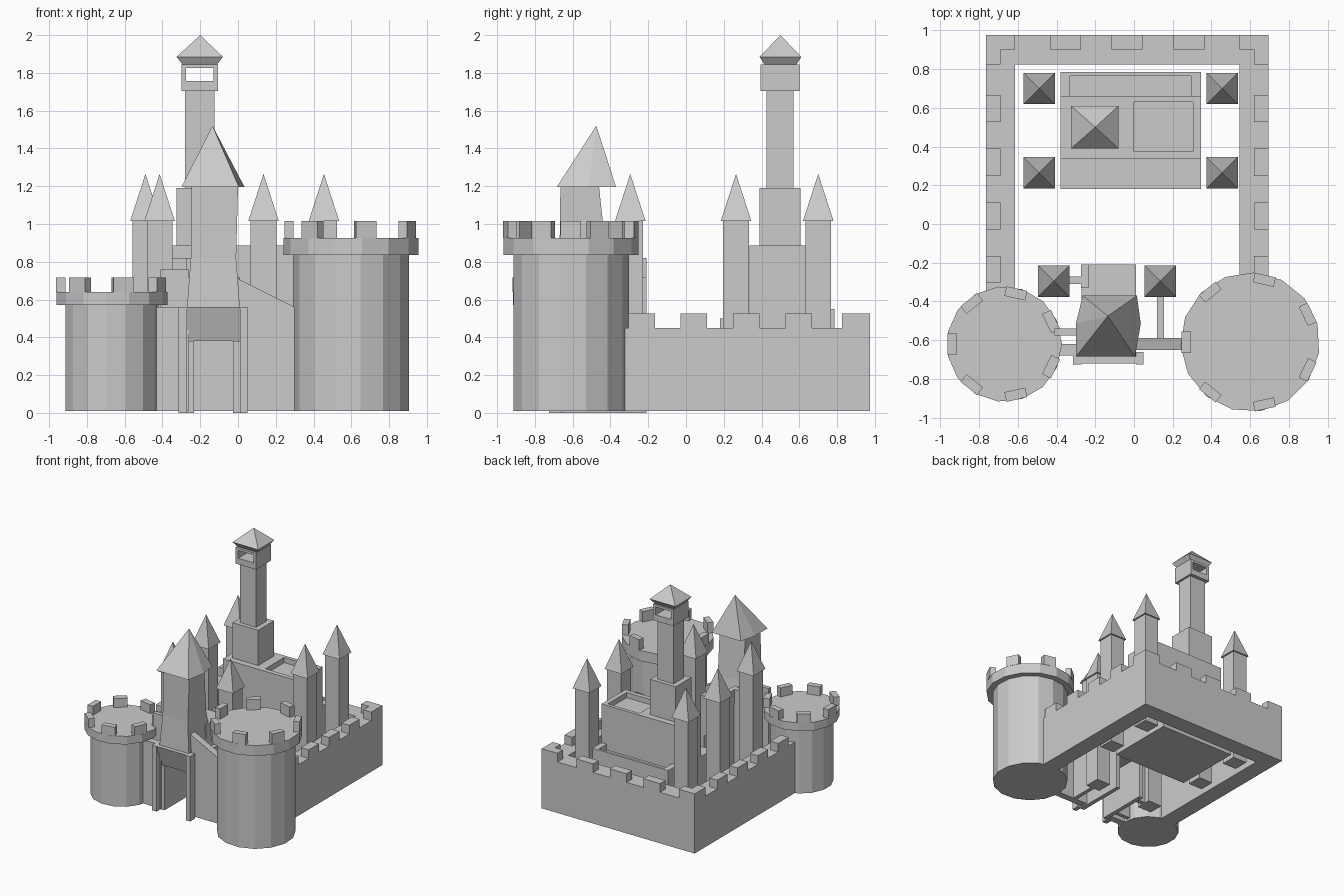
import bpy, bmesh
from math import radians, cos, sin
from mathutils import Vector, Matrix

if "Cube" in bpy.data.objects:
    bpy.data.objects.remove(bpy.data.objects["Cube"])

BASE = 0.01


def finish(name, bm):
    bmesh.ops.recalc_face_normals(bm, faces=bm.faces)
    mesh = bpy.data.meshes.new(name)
    bm.to_mesh(mesh)
    bm.free()
    obj = bpy.data.objects.new(name, mesh)
    bpy.context.collection.objects.link(obj)
    return obj


def add_loft(bm, rings):
    """Skin a stack of equal-length point rings and cap both ends."""
    rows = [[bm.verts.new(p) for p in ring] for ring in rings]
    n = len(rows[0])
    for a, b in zip(rows, rows[1:]):
        for i in range(n):
            j = (i + 1) % n
            bm.faces.new((a[i], a[j], b[j], b[i]))
    bm.faces.new(rows[0])
    bm.faces.new(rows[-1])


def rect(x0, x1, y0, y1, z):
    return [(x0, y0, z), (x1, y0, z), (x1, y1, z), (x0, y1, z)]


def add_box(bm, x0, x1, y0, y1, z0, z1):
    add_loft(bm, [rect(x0, x1, y0, y1, z0), rect(x0, x1, y0, y1, z1)])


def boxes(name, *items):
    bm = bmesh.new()
    for item in items:
        add_box(bm, *item)
    return finish(name, bm)


def loft(name, *rings):
    bm = bmesh.new()
    add_loft(bm, rings)
    return finish(name, bm)


def prism(name, axis, pts, lo, hi):
    """Extrude a flat outline along x, y or z."""
    place = {"x": lambda p, t: (t, p[0], p[1]),
             "y": lambda p, t: (p[0], t, p[1]),
             "z": lambda p, t: (p[0], p[1], t)}[axis]
    return loft(name, *[[place(p, t) for p in pts] for t in (lo, hi)])


def cone(name, ring, apex):
    """Roof over any outline, closed underneath."""
    bm = bmesh.new()
    base = [bm.verts.new(p) for p in ring]
    top = bm.verts.new(apex)
    bm.faces.new(base)
    for i, v in enumerate(base):
        bm.faces.new((v, base[(i + 1) % len(base)], top))
    return finish(name, bm)


# Curtain wall: U-shaped run with the towers closing the front
X0, X1, Y0, Y1 = -0.765, 0.695, -0.45, 0.975
TH, WALL_TOP, MERLON_TOP, LIP = 0.15, 0.45, 0.525, 0.075
prism("curtain_wall", "z",
      [(X0, Y0), (X0 + TH, Y0), (X0 + TH, Y1 - TH), (X1 - TH, Y1 - TH),
       (X1 - TH, Y0), (X1, Y0), (X1, Y1), (X0, Y1)], BASE, WALL_TOP)

bm = bmesh.new()
for k in range(4):
    y = -0.305 + 0.277 * k
    for x in (X0, X1 - LIP):
        add_box(bm, x, x + LIP, y, y + 0.14, WALL_TOP, MERLON_TOP)
for k in range(3):
    x = -0.435 + 0.32 * k
    add_box(bm, x, x + 0.16, Y1 - LIP, Y1, WALL_TOP, MERLON_TOP)
finish("curtain_wall_merlons", bm)
for name, cx, s in (("right", X0, 1), ("left", X1, -1)):
    prism(name + "_corner_merlon", "z",
          [(cx, Y1), (cx + s * TH, Y1), (cx + s * TH, Y1 - LIP),
           (cx + s * LIP, Y1 - LIP), (cx + s * LIP, Y1 - TH), (cx, Y1 - TH)],
          WALL_TOP, MERLON_TOP)


# Round towers with overhanging battlements
def round_tower(name, cx, cy, r_body, r_crown, z_crown, z_floor, z_top, phase):
    def ring(r, z):
        return [(cx + r * cos(a), cy + r * sin(a), z)
                for a in (radians(phase + 24 * i) for i in range(15))]
    loft(name + "_body", ring(r_body, BASE), ring(r_body, z_crown))
    loft(name + "_crown", ring(r_crown, z_crown), ring(r_crown, z_floor))
    bm = bmesh.new()
    for k in range(7):
        start = len(bm.verts)
        add_box(bm, r_crown - 0.055, r_crown * 0.985, -0.055, 0.055, z_floor, z_top)
        bm.verts.ensure_lookup_table()
        angle = radians(180 + k * 360 / 7)
        bmesh.ops.transform(
            bm, verts=bm.verts[start:],
            matrix=Matrix.Translation((cx, cy, 0)) @ Matrix.Rotation(angle, 4, "Z"))
    finish(name + "_merlons", bm)


round_tower("large_tower", 0.6, -0.61, 0.308, 0.36, 0.835, 0.925, 1.015, 15)
round_tower("small_tower", -0.67, -0.62, 0.25, 0.298, 0.57, 0.64, 0.717, 0)

# Slender square turrets with pointed roofs
spots = [(x, y) for x in (-0.49, 0.455) for y in (0.265, 0.70)]
spots += [(-0.415, -0.295), (0.135, -0.295)]
for i, (x, y) in enumerate(spots, 1):
    w, e = 0.068, 0.081
    boxes(f"turret_{i}_shaft", (x - w, x + w, y - w, y + w, BASE, 1.015))
    cone(f"turret_{i}_roof", rect(x - e, x + e, y - e, y + e, 1.015), (x, y, 1.265))

# Keep: main hall with a sunken roof, lower wings front and back
KX0, KX1 = -0.38, 0.345
boxes("keep_hall", (KX0, KX1, 0.335, 0.66, BASE, 0.84))
boxes("keep_roof_deck", (KX0, 0.0, 0.335, 0.66, 0.84, 0.885))
boxes("keep_roof_parapet",
      (0.0, KX1, 0.335, 0.375, 0.84, 0.885),
      (0.0, KX1, 0.63, 0.66, 0.84, 0.885),
      (0.305, KX1, 0.375, 0.63, 0.84, 0.885))
boxes("keep_front_wing", (KX0, KX1, 0.18, 0.335, BASE, 0.5))
boxes("keep_back_wing", (KX0, KX1, 0.66, 0.785, BASE, 0.5))
boxes("keep_back_wing_parapet",
      (KX0, KX1, 0.765, 0.785, 0.5, 0.55),
      (KX0, -0.33, 0.66, 0.765, 0.5, 0.55),
      (0.295, KX1, 0.66, 0.765, 0.5, 0.55))

# Tall watch spire on the keep
boxes("spire_base", (-0.325, -0.08, 0.39, 0.605, 0.84, 1.19))
boxes("spire_shaft", (-0.28, -0.125, 0.425, 0.57, 1.19, 1.705))
LX0, LX1, LY0, LY1 = -0.3, -0.105, 0.395, 0.6
boxes("spire_lantern",
      (LX0, LX1, LY0, LY1, 1.705, 1.757),
      (LX0, LX1, LY0, LY1, 1.825, 1.845),
      (LX0, LX0 + 0.025, LY0, LY1, 1.757, 1.825),
      (LX1 - 0.025, LX1, LY0, LY1, 1.757, 1.825))
eave = rect(-0.325, -0.08, 0.39, 0.61, 1.885)
loft("spire_roof_soffit", rect(-0.295, -0.11, 0.415, 0.585, 1.845), eave)
cone("spire_roof", eave, (-0.2, 0.5, 2.0))

# Gatehouse: arched passage walls, splayed hood and framing
GX0, GX1 = -0.27, 0.01
boxes("gate_passage_walls",
      (GX0, GX0 + 0.037, -0.67, -0.21, 0, 0.38),
      (GX1 - 0.037, GX1, -0.67, -0.21, 0, 0.38))
prism("gate_hood_block", "x",
      [(-0.72, 0.56), (-0.66, 0.38), (-0.21, 0.38), (-0.21, 0.72),
       (-0.45, 0.72), (-0.45, 0.56)], GX0, GX1)
boxes("gate_frame",
      (GX0 - 0.045, GX0, -0.725, -0.66, 0, 0.56),
      (GX1, GX1 + 0.04, -0.725, -0.66, 0, 0.56))

# Gate tower with flared foot and six-sided roof
loft("gate_tower",
     rect(GX0, GX1, -0.685, -0.375, 0.56),
     rect(-0.25, -0.01, -0.67, -0.42, 0.82),
     rect(-0.245, 0.0, -0.665, -0.46, 1.195))
cone("gate_tower_roof",
     [(x, y, 1.195) for x, y in ((-0.3, -0.685), (0.005, -0.685), (0.035, -0.515),
                                 (0.015, -0.37), (-0.265, -0.37), (-0.3, -0.515))],
     (-0.135, -0.475, 1.52))

# Linking walls between gatehouse, towers and turrets
prism("left_link_wall", "y",
      [(0, BASE), (0.31, BASE), (0.31, 0.555), (0, 0.71)], -0.65, -0.59)
boxes("left_turret_link", (0.12, 0.155, -0.6, -0.35, BASE, 0.6))
boxes("right_link_walls",
      (-0.45, -0.26, -0.68, -0.62, BASE, 0.56),
      (-0.41, -0.26, -0.575, -0.54, BASE, 0.76))
boxes("right_turret_link", (-0.35, -0.26, -0.31, -0.27, BASE, 0.82))
boxes("right_turret_link_pier", (-0.275, -0.235, -0.33, -0.21, 0.7, 0.82))
